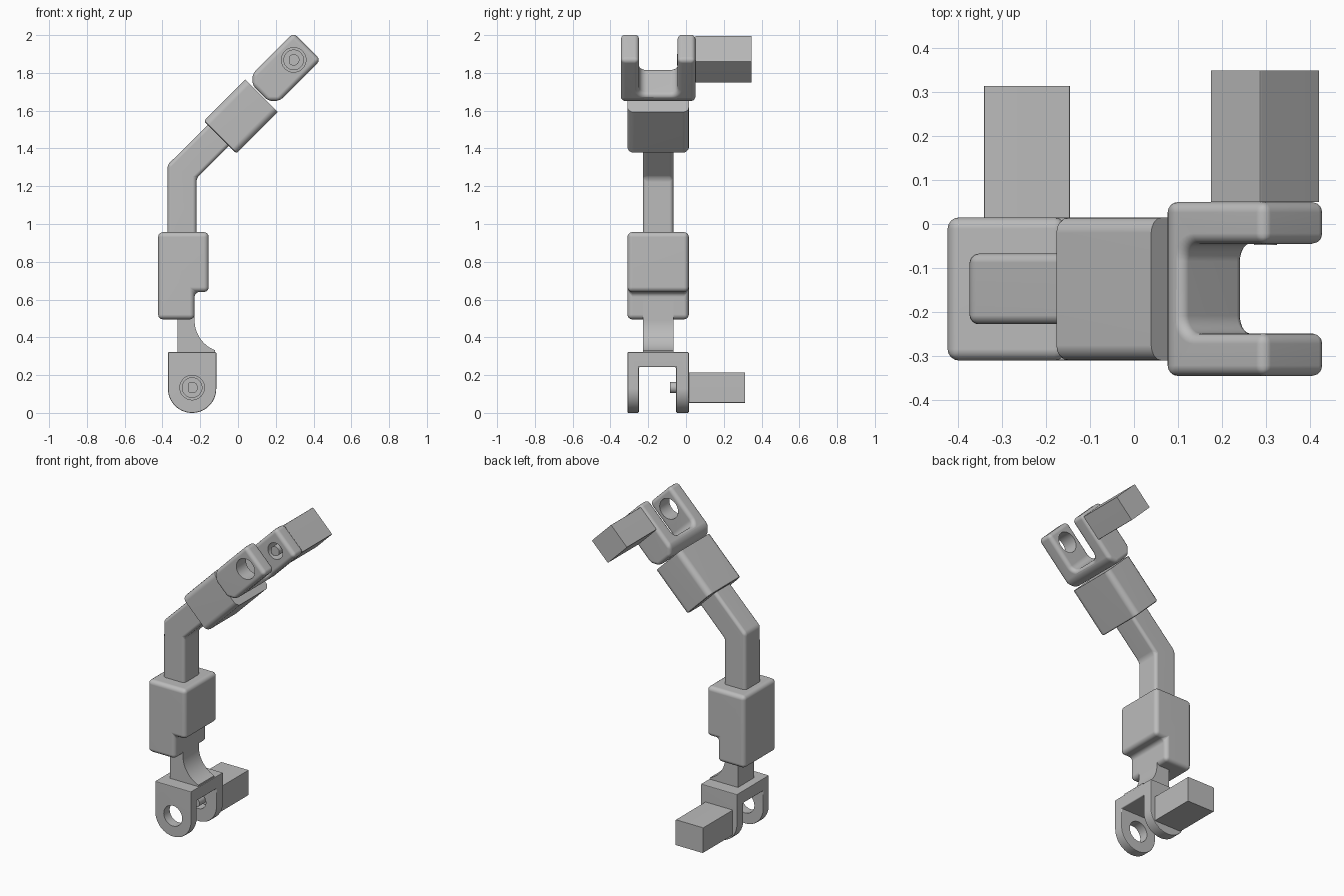
import bpy, bmesh, math
from mathutils import Matrix

cube = bpy.data.objects.get("Cube")
if cube:
    bpy.data.objects.remove(cube, do_unlink=True)

grey = bpy.data.materials.new("plain grey")
grey.use_nodes = True
colour = (0.5, 0.5, 0.5, 1)
grey.diffuse_color = colour
grey.node_tree.nodes["Principled BSDF"].inputs["Base Color"].default_value = colour

TILT = Matrix.Rotation(math.radians(45), 4, 'Y')  # the upper half leans to the left side
BACK, FRONT = 0.015, -0.31
MID = (BACK + FRONT) / 2


def arc(cx, cz, r, start, end, n=20):
    """Points along an arc, angles in degrees."""
    return [(cx + r * math.cos(math.radians(start + (end - start) * i / n)),
             cz + r * math.sin(math.radians(start + (end - start) * i / n)))
            for i in range(n + 1)]


def circle(cx, cz, r):
    return arc(cx, cz, r, 0, 360, 40)[:-1]


def rect(x0, x1, z0, z1):
    return [(x0, z0), (x1, z0), (x1, z1), (x0, z1)]


def prism(name, pts, lo, hi, axis='Y'):
    """Extrude a profile along y (points are x, z) or along x (points are y, z)."""
    bm = bmesh.new()
    place = (lambda p, d: (p[0], d, p[1])) if axis == 'Y' else (lambda p, d: (d, p[0], p[1]))
    ends = [[bm.verts.new(place(p, d)) for p in pts] for d in (lo, hi)]
    for ring in ends:
        bm.faces.new(ring)
    for i in range(len(pts)):
        j = (i + 1) % len(pts)
        bm.faces.new((ends[0][i], ends[0][j], ends[1][j], ends[1][i]))
    bmesh.ops.recalc_face_normals(bm, faces=bm.faces)
    mesh = bpy.data.meshes.new(name)
    bm.to_mesh(mesh)
    bm.free()
    obj = bpy.data.objects.new(name, mesh)
    bpy.context.collection.objects.link(obj)
    return obj


def soften(obj, width, pick=lambda e: True, segments=4):
    """Round the corners sharper than 30 degrees that pass the rule."""
    bm = bmesh.new()
    bm.from_mesh(obj.data)
    edges = [e for e in bm.edges
             if len(e.link_faces) == 2 and e.calc_face_angle() > 0.52 and pick(e)]
    bmesh.ops.bevel(bm, geom=edges, offset=width, offset_type='OFFSET', segments=segments,
                    profile=0.5, affect='EDGES', clamp_overlap=True)
    bm.to_mesh(obj.data)
    bm.free()


def cut(obj, cutter):
    cutter.hide_render = True
    mod = obj.modifiers.new("cut", 'BOOLEAN')
    mod.operation = 'DIFFERENCE'
    mod.solver = 'EXACT'
    mod.object = cutter
    graph = bpy.context.evaluated_depsgraph_get()
    mesh = bpy.data.meshes.new_from_object(obj.evaluated_get(graph))
    obj.modifiers.clear()
    obj.data = mesh
    bpy.data.objects.remove(cutter, do_unlink=True)


def finish(obj, tilted=False):
    if tilted:
        obj.data.transform(TILT)
    obj.data.materials.clear()
    obj.data.materials.append(grey)
    bpy.ops.object.select_all(action='DESELECT')
    obj.select_set(True)
    bpy.context.view_layer.objects.active = obj
    bpy.ops.object.shade_smooth_by_angle(angle=math.radians(35))
    mod = obj.modifiers.new("even shading", 'WEIGHTED_NORMAL')
    mod.keep_sharp = True


def bore(obj, cx, cz):
    """Wide bearing hole in the front arm, narrower one in the rear arm."""
    cut(obj, prism("hole", circle(cx, cz, 0.065), -0.5, MID))
    cut(obj, prism("hole", circle(cx, cz, 0.052), MID, 0.2))


def shaft(name, cx, cz, front):
    """D-shaped motor shaft, flat on one side."""
    finish(prism(name, arc(cx, cz, 0.03, -140, 140), front, front + 0.11))


# Lower fork with round arm ends
cx, cz = -0.243, 0.134
fork = prism("lower_fork", arc(cx, 0.128, 0.128, 180, 360, 28)
             + [(cx + 0.128, 0.322), (cx - 0.128, 0.322)], FRONT, BACK)
cut(fork, prism("slot", rect(-0.25, -0.052, -0.1, 0.242), -1, 1, 'X'))
soften(fork, 0.006, segments=2)
bore(fork, cx, cz)
finish(fork)

# Lower motor and shaft
motor = prism("lower_motor", rect(cx - 0.098, cx + 0.098, 0.053, 0.215), BACK, BACK + 0.298)
soften(motor, 0.005, lambda e: abs(e.verts[0].co.y - e.verts[1].co.y) > 0.1, 2)
finish(motor)
shaft("lower_shaft", cx, cz, -0.085)

# Neck with a concave flare
neck = prism("neck", [(-0.32, 0.31), (-0.12, 0.31)]
             + arc(-0.06, 0.49, 0.17, 249, 180, 14) + [(-0.23, 0.6), (-0.32, 0.6)],
             MID - 0.08, MID + 0.08)
finish(neck)

# Stepped lower block
block = prism("lower_block", [(-0.423, 0.495), (-0.23, 0.495), (-0.23, 0.64),
                              (-0.155, 0.64), (-0.155, 0.957), (-0.423, 0.957)], FRONT, BACK)
soften(block, 0.026)
finish(block)

# Bent rod between the two blocks
rod = prism("bent_rod", [(-0.373, 0.9), (-0.22, 0.9), (-0.22, 1.242), (-0.03, 1.432),
                         (-0.14, 1.543), (-0.373, 1.313)], MID - 0.08, MID + 0.08)
soften(rod, 0.02)
finish(rod)

# Upper block: rounded along its length, flat at the top end
upper = prism("upper_block", rect(-1.22, -0.977, 0.965, 1.275), FRONT, BACK)
soften(upper, 0.035, lambda e: abs(e.verts[0].co.z - e.verts[1].co.z) > 0.1)
soften(upper, 0.01, lambda e: max(v.co.z for v in e.verts) < 0.97, 2)
finish(upper, True)

# Upper fork with a round-cornered slot
x0, x1, z0, z1, c = -1.215, -1.012, 1.28, 1.63, 0.043
fork = prism("upper_fork", [(x0 + c, z0), (x1 - c, z0), (x1, z0 + c), (x1, z1),
                            (x0, z1), (x0, z0 + c)], -0.345, 0.05)
y0, y1, floor, r = -0.248, -0.045, 1.366, 0.04
cut(fork, prism("slot", arc(y0 + r, floor + r, r, 180, 270, 8)
                + arc(y1 - r, floor + r, r, 270, 360, 8)
                + [(y1, 2), (y0, 2)], -2, 0, 'X'))
soften(fork, 0.024)
bore(fork, -1.113, 1.53)
finish(fork, True)

# Upper motor and shaft
motor = prism("upper_motor", rect(-1.209, -1.017, 1.454, 1.614), 0.05, 0.348)
soften(motor, 0.005, lambda e: abs(e.verts[0].co.y - e.verts[1].co.y) > 0.1, 2)
finish(motor, True)
shaft("upper_shaft", 0.295, 1.869, -0.048)
